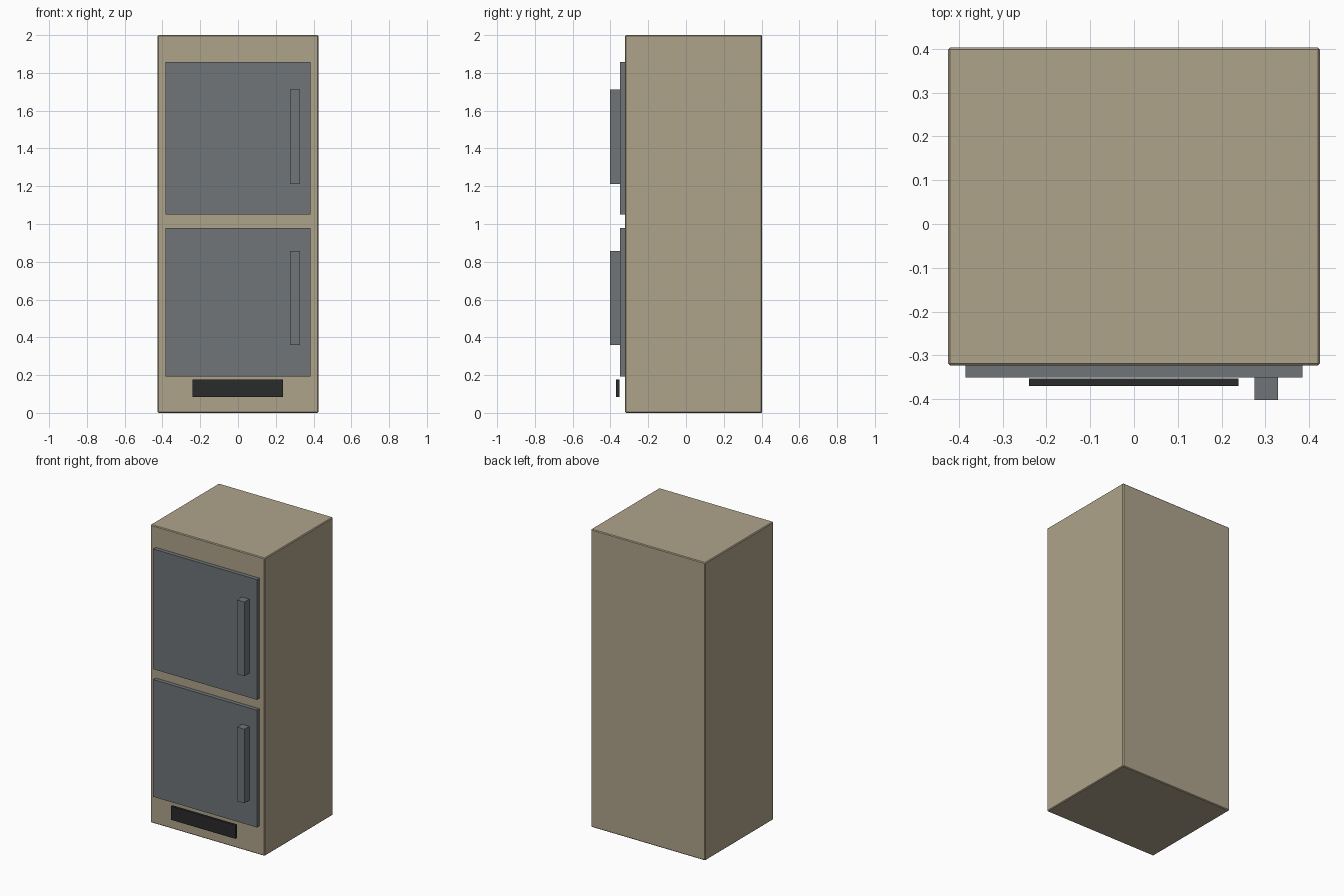
import bpy, bmesh
from mathutils import Matrix, Vector

if "Cube" in bpy.data.objects:
    bpy.data.objects.remove(bpy.data.objects["Cube"])


def material(name, rgb):
    m = bpy.data.materials.new(name)
    m.diffuse_color = (*rgb, 1.0)
    m.use_nodes = True
    m.node_tree.nodes["Principled BSDF"].inputs["Base Color"].default_value = m.diffuse_color
    return m


beige = material("beige_cabinet", (0.43, 0.37, 0.26))
slate = material("slate_grey", (0.160, 0.178, 0.185))
black = material("vent_black", (0.023, 0.024, 0.024))


def box(name, x, y, z, mat, bevel=0.0):
    """Box from (min, max) ranges, with an optional chamfer."""
    lo, hi = Vector((x[0], y[0], z[0])), Vector((x[1], y[1], z[1]))
    bm = bmesh.new()
    bmesh.ops.create_cube(bm, size=1.0, matrix=Matrix.Translation((lo + hi) / 2)
                          @ Matrix.Diagonal((*(hi - lo), 1.0)))
    if bevel:
        bmesh.ops.bevel(bm, geom=bm.edges[:], offset=bevel, segments=1,
                        affect='EDGES')
    mesh = bpy.data.meshes.new(name)
    bm.to_mesh(mesh)
    bm.free()
    mesh.materials.append(mat)
    obj = bpy.data.objects.new(name, mesh)
    bpy.context.collection.objects.link(obj)
    return obj


# Cabinet with a fine chamfer on every edge
box("cabinet", (-0.425, 0.425), (-0.323, 0.403), (0.0, 2.0), beige, 0.005)

# Two doors, each with a vertical bar handle on the right
for label, door_z, handle_z in (("upper", (1.05, 1.857), (1.213, 1.711)),
                                ("lower", (0.193, 0.98), (0.36, 0.857))):
    box(label + "_door", (-0.385, 0.385), (-0.35, -0.323), door_z, slate)
    box(label + "_handle", (0.275, 0.329), (-0.402, -0.35), handle_z, slate)

# Vent plate standing just ahead of the base
box("vent_plate", (-0.24, 0.239), (-0.37, -0.353), (0.085, 0.176), black)
